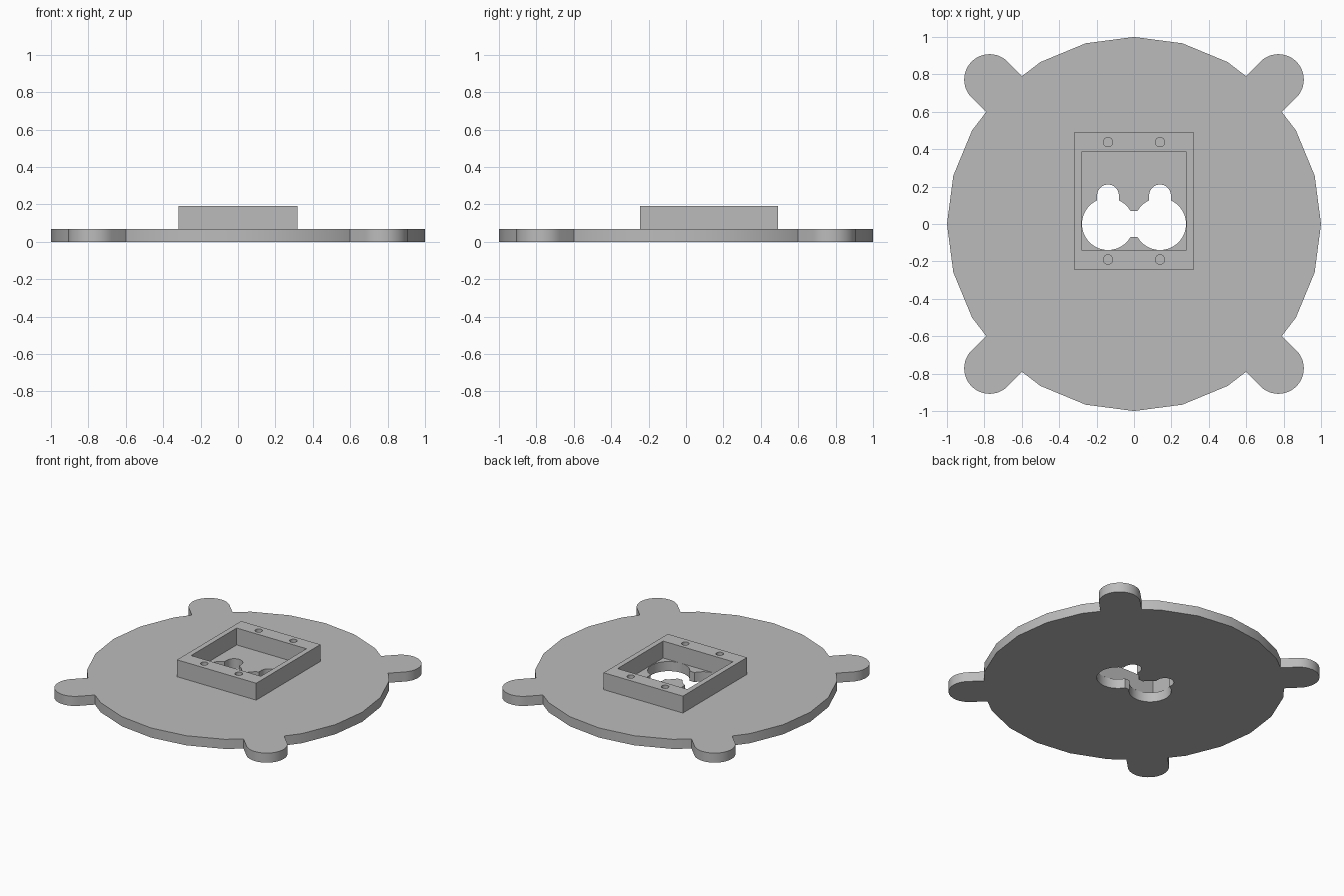
import bpy, bmesh, math
from math import cos, sin, radians
from mathutils import Vector, Matrix

cube = bpy.data.objects.get("Cube")
if cube:
    bpy.data.objects.remove(cube, do_unlink=True)

PLATE_TOP, FRAME_TOP = 0.07, 0.193

grey = bpy.data.materials.new("plain_grey")
grey.use_nodes = True
colour = (0.5, 0.5, 0.5, 1)
grey.diffuse_color = colour
grey.node_tree.nodes["Principled BSDF"].inputs["Base Color"].default_value = colour


def prism(name, outline, z0, z1):
    """Extrude a flat counter-clockwise outline from z0 to z1."""
    bm = bmesh.new()
    face = bm.faces.new([bm.verts.new((x, y, z0)) for x, y in outline])
    top = bmesh.ops.extrude_face_region(bm, geom=[face])["geom"]
    verts = [v for v in top if isinstance(v, bmesh.types.BMVert)]
    bmesh.ops.translate(bm, verts=verts, vec=(0, 0, z1 - z0))
    bmesh.ops.recalc_face_normals(bm, faces=bm.faces[:])
    mesh = bpy.data.meshes.new(name)
    bm.to_mesh(mesh)
    bm.free()
    mesh.materials.append(grey)
    obj = bpy.data.objects.new(name, mesh)
    bpy.context.collection.objects.link(obj)
    return obj


def arc(x, y, r, start, end, steps):
    angles = [radians(start + (end - start) * i / steps) for i in range(steps + 1)]
    return [(x + r * cos(a), y + r * sin(a)) for a in angles]


def circle(x, y, r, steps=48):
    return arc(x, y, r, 0, 360, steps)[:-1]


def rect(x0, x1, y0, y1):
    return [(x0, y0), (x1, y0), (x1, y1), (x0, y1)]


def activate(obj):
    bpy.ops.object.select_all(action='DESELECT')
    obj.select_set(True)
    bpy.context.view_layer.objects.active = obj


def cut(obj, outlines):
    """Punch each outline vertically through the object."""
    for outline in outlines:
        cutter = prism("cutter", outline, -0.5, 0.5)
        cutter.hide_render = True
        mod = obj.modifiers.new("cut", 'BOOLEAN')
        mod.operation, mod.solver, mod.object = 'DIFFERENCE', 'EXACT', cutter
        activate(obj)
        bpy.ops.object.modifier_apply(modifier=mod.name)
        bpy.data.objects.remove(cutter, do_unlink=True)


# Base plate: faceted disc with a round-ended lug on each diagonal
LUG_CENTRE, LUG_R = 0.772, 0.136
a, b = Vector((cos(radians(30)), 0.5)), Vector((cos(radians(45)), sin(radians(45))))
t = (a.x - a.y - LUG_R * math.sqrt(2)) / (a.x - a.y)
notch = a.lerp(b, t)
quarter = arc(0, 0, 1, 0, 30, 2) + [tuple(notch)]
quarter += arc(LUG_CENTRE, LUG_CENTRE, LUG_R, -45, 135, 24)
quarter += [(notch.y, notch.x)] + arc(0, 0, 1, 60, 75, 1)
outline = []
for k in range(4):
    turn = Matrix.Rotation(k * math.pi / 2, 2)
    outline += [tuple(turn @ Vector(p)) for p in quarter]
base_plate = prism("base_plate", outline, 0, PLATE_TOP)

# Central opening: twin round holes, joining slot and two small upper lobes
SIDE = 0.139
holes = [rect(-0.05, 0.05, -0.07, 0.07)]
for s in (-1, 1):
    holes.append(circle(s * SIDE, 0, 0.139))
    lobe = arc(s * SIDE, 0.153, 0.058, 0, 180, 20)
    holes.append(lobe + [(s * SIDE - 0.058, 0.05), (s * SIDE + 0.058, 0.05)])
cut(base_plate, holes)

# Raised rectangular frame with four screw holes
mount_frame = prism("mount_frame", rect(-0.319, 0.319, -0.246, 0.492), PLATE_TOP, FRAME_TOP)
screws = [circle(s * SIDE, y, 0.025, 24) for s in (-1, 1) for y in (-0.19, 0.438)]
cut(mount_frame, [rect(-0.281, 0.281, -0.138, 0.386)] + screws)

# Smooth the curved walls, keep the rims sharp
for obj in (base_plate, mount_frame):
    activate(obj)
    bpy.ops.object.shade_smooth_by_angle(angle=radians(30))
